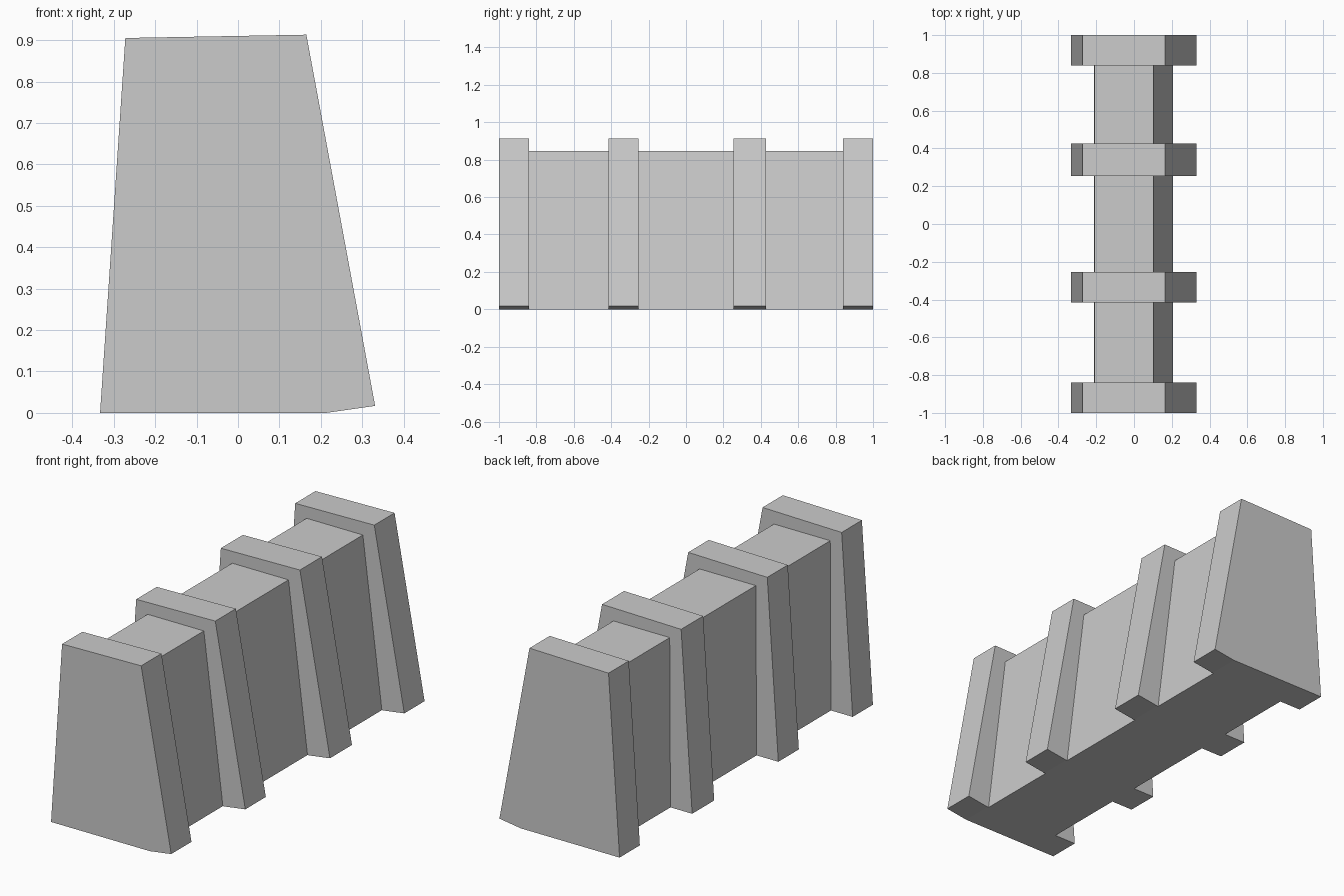
import bpy
import bmesh

if "Cube" in bpy.data.objects:
    bpy.data.objects.remove(bpy.data.objects["Cube"])


def extrude_profile(name, profile, y0, y1):
    """Solid made by sweeping an x-z outline from y0 to y1."""
    bm = bmesh.new()
    face = bm.faces.new([bm.verts.new((x, y0, z)) for x, z in profile])
    geom = bmesh.ops.extrude_face_region(bm, geom=[face])["geom"]
    verts = [g for g in geom if isinstance(g, bmesh.types.BMVert)]
    bmesh.ops.translate(bm, verts=verts, vec=(0, y1 - y0, 0))
    bmesh.ops.recalc_face_normals(bm, faces=bm.faces)
    mesh = bpy.data.meshes.new(name)
    bm.to_mesh(mesh)
    bm.free()
    obj = bpy.data.objects.new(name, mesh)
    bpy.context.collection.objects.link(obj)
    return obj


# Cross-sections: tapered buttress ribs and the slimmer wall between them
rib_profile = [(-0.333, 0), (0.212, 0), (0.331, 0.017), (0.165, 0.913), (-0.272, 0.905)]
wall_profile = [(-0.213, 0), (0.207, 0), (0.102, 0.847), (-0.209, 0.847)]

rib_spans = [(-1.0, -0.84), (-0.415, -0.253), (0.253, 0.427), (0.84, 1.0)]

# Ribs
for i, (y0, y1) in enumerate(rib_spans):
    extrude_profile(f"buttress_rib_{i + 1}", rib_profile, y0, y1)

# Wall panels filling the gaps between neighbouring ribs
for i, (a, b) in enumerate(zip(rib_spans, rib_spans[1:])):
    extrude_profile(f"wall_panel_{i + 1}", wall_profile, a[1], b[0])
